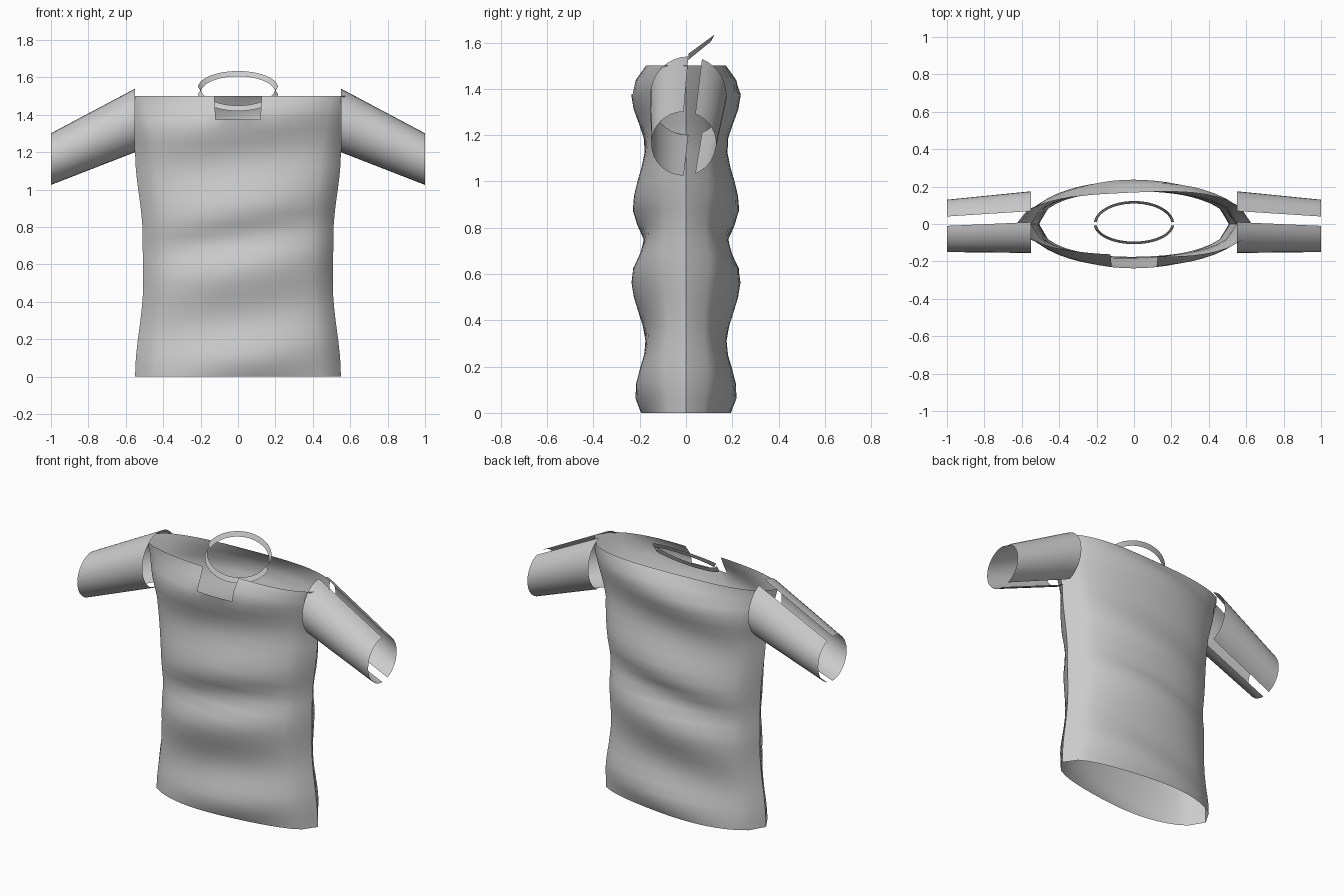
import bpy, math

if "Cube" in bpy.data.objects:
    bpy.data.objects.remove(bpy.data.objects["Cube"])


def interp(table, z):
    # smooth interpolation through (z, value) pairs
    if z <= table[0][0]:
        return table[0][1]
    for (a, va), (b, vb) in zip(table, table[1:]):
        if z <= b:
            t = (z - a) / (b - a)
            return va + (vb - va) * (0.5 - 0.5 * math.cos(math.pi * t))
    return table[-1][1]


def sheet(name, rows, cols, point, skip=lambda i, j: False, flip=False):
    # open grid surface; point(i, j) gives each vertex
    verts = [point(i, j) for j in range(rows + 1) for i in range(cols + 1)]
    faces = []
    for j in range(rows):
        for i in range(cols):
            if skip(i, j):
                continue
            a = j * (cols + 1) + i
            f = (a, a + 1, a + cols + 2, a + cols + 1)
            faces.append(f[::-1] if flip else f)
    me = bpy.data.meshes.new(name)
    me.from_pydata(verts, [], faces)
    ob = bpy.data.objects.new(name, me)
    bpy.context.collection.objects.link(ob)
    for p in me.polygons:
        p.use_smooth = True
    return ob


WIDTH = [(0, 0.55), (0.5, 0.507), (0.75, 0.51), (1.2, 0.55)]
FOLDS = [(-0.06, 0.17), (0.08, 0.22), (0.3, 0.175), (0.58, 0.236), (0.74, 0.182),
         (0.88, 0.23), (1.15, 0.178), (1.38, 0.237), (1.52, 0.165)]
COLS, ROWS = 20, 24


def torso_point(side):
    def point(i, j):
        z = 1.5 * j / ROWS
        w = interp(WIDTH, z) + max(0, z - 1.2) * 0.08 / 0.3
        u = 2 * i / COLS - 1
        d = interp(FOLDS, z - 0.08 * u)
        d = 0.2 + (d - 0.2) * (1 - 0.4 * u * u)
        return (u * w, side * d * math.sqrt(max(0, 1 - u * u)), z)
    return point


# torso panels, the front with a square neck notch
sheet("front_panel", ROWS, COLS, torso_point(-1),
      lambda i, j: j >= ROWS - 2 and 8 <= i < 12)
sheet("back_panel", ROWS, COLS, torso_point(1), flip=True)


# sleeves: front half and narrower back strip on each side
def sleeve_point(s, side, a0, a1, n):
    def point(i, j):
        t = j / 6
        a = math.radians(a0 + (a1 - a0) * i / n)
        return (s * (0.55 + 0.45 * t),
                0.01 - 0.02 * t + side * (0.165 - 0.025 * t) * math.sin(a),
                1.37 - 0.207 * t + (0.17 - 0.032 * t) * math.cos(a))
    return point


for s, label in ((1, "right"), (-1, "left")):
    sheet(label + "_sleeve_front", 6, 16, sleeve_point(s, -1, 0, 180, 16), flip=s < 0)
    sheet(label + "_sleeve_back", 6, 14, sleeve_point(s, 1, 21, 159, 14), flip=s > 0)


# collar: two tilted half rings
def collar_point(side, ry, drop):
    def point(i, j):
        a = math.radians(5 + 170 * i / 24)
        x = (0.2 + 0.015 * j) * math.cos(a)
        y = side * (ry + 0.014 * j) * math.sin(a)
        z = 1.53 + side * 0.08 * math.sin(a) + drop * (j - 0.5)
        return (x, y, z)
    return point


sheet("collar_back", 1, 24, collar_point(1, 0.109, 0.027))
for ob in bpy.data.objects:
    if ob.name == "collar_back":
        for v in ob.data.vertices:
            v.co.z += 0.01 * v.co.y / 0.12
sheet("collar_front", 1, 24, collar_point(-1, 0.094, -0.027), flip=True)
for v in bpy.data.objects["collar_front"].data.vertices:
    v.co.z += 0.015 * v.co.y / 0.1
